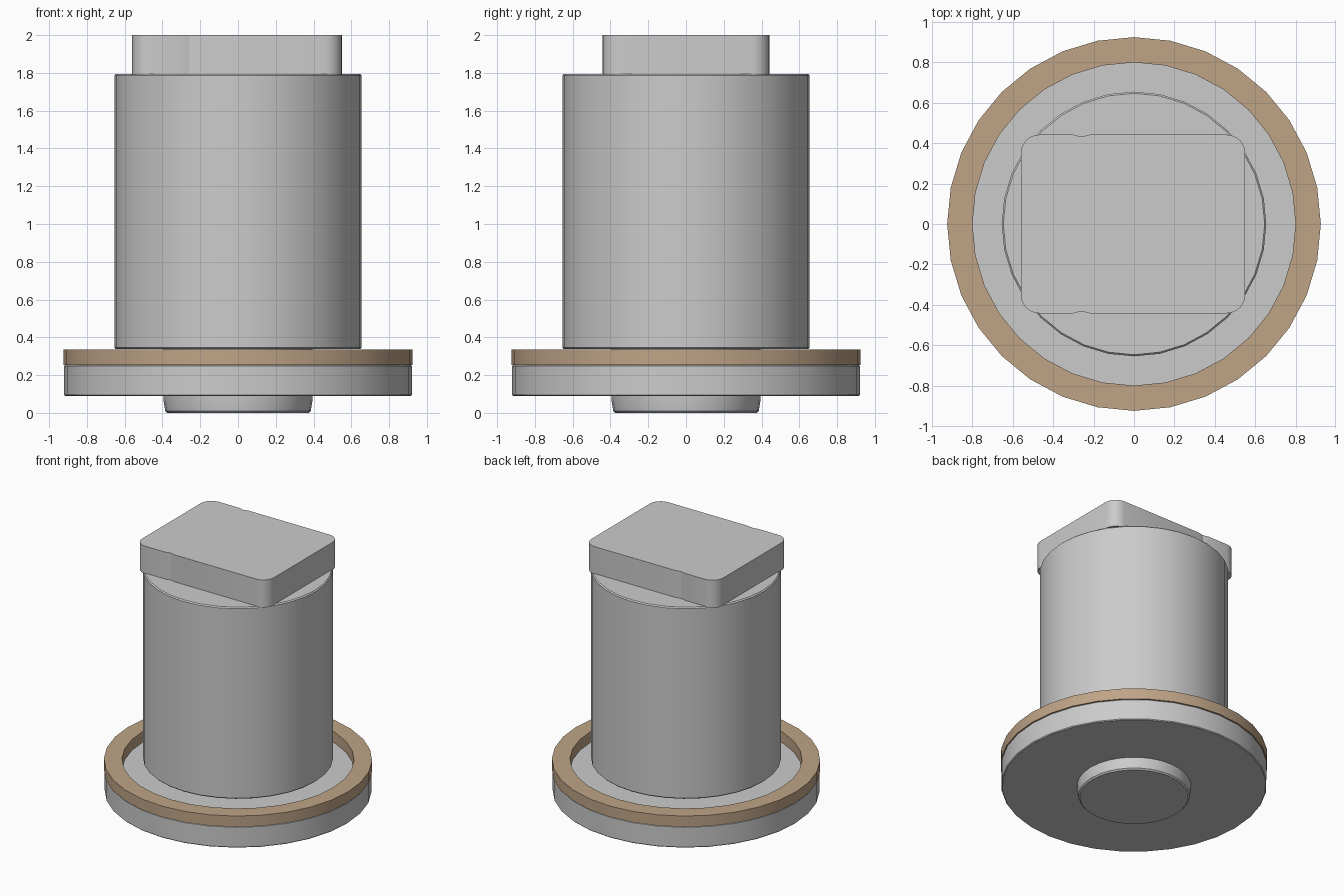
import bpy, bmesh
from math import sin, cos, pi, radians

if "Cube" in bpy.data.objects:
    bpy.data.objects.remove(bpy.data.objects["Cube"])

SIDES = 32


def finish(name, bm, angle=30):
    bmesh.ops.recalc_face_normals(bm, faces=bm.faces)
    mesh = bpy.data.meshes.new(name)
    bm.to_mesh(mesh)
    bm.free()
    ob = bpy.data.objects.new(name, mesh)
    bpy.context.collection.objects.link(ob)
    bpy.ops.object.select_all(action='DESELECT')
    ob.select_set(True)
    bpy.context.view_layer.objects.active = ob
    bpy.ops.object.shade_smooth_by_angle(angle=radians(angle))
    return ob


def lathe(name, profile, closed=False):
    """Turn a (radius, z) profile; open profiles get flat end caps."""
    bm = bmesh.new()
    rings = [[bm.verts.new((r * cos(2 * pi * i / SIDES), r * sin(2 * pi * i / SIDES), z))
              for i in range(SIDES)] for r, z in profile]
    pairs = list(zip(rings, rings[1:]))
    if closed:
        pairs.append((rings[-1], rings[0]))
    else:
        bm.faces.new(rings[0])
        bm.faces.new(rings[-1])
    for a, b in pairs:
        for i in range(SIDES):
            j = (i + 1) % SIDES
            bm.faces.new((a[i], a[j], b[j], b[i]))
    return finish(name, bm)


def disc(name, r, z0, z1, c):
    """Cylinder with a small chamfer c on both rims."""
    return lathe(name, [(r - c, z0), (r, z0 + c), (r, z1 - c), (r - c, z1)])


# Stem: tapered foot, running up through the flange to the body
lathe("stem", [(0.375, 0.0), (0.385, 0.01), (0.395, 0.07), (0.395, 0.34)])

# Flange and main body
disc("flange", 0.92, 0.09, 0.253, 0.006)
disc("body", 0.655, 0.337, 1.795, 0.008)

# Sealing ring resting on the flange
ring = lathe("seal_ring", [(0.80, 0.253), (0.925, 0.253), (0.925, 0.335), (0.80, 0.335)],
             closed=True)
tan = bpy.data.materials.new("tan")
tan.diffuse_color = (0.52, 0.37, 0.24, 1)
tan.use_nodes = True
tan.node_tree.nodes["Principled BSDF"].inputs["Base Color"].default_value = tan.diffuse_color
ring.data.materials.append(tan)

# Rounded drive block on top, with a shallow groove in each long side
X0, X1, Y, R = -0.56, 0.55, 0.442, 0.09


def corner(cx, cy, start):
    return [(cx + R * cos(start + pi / 2 * k / 6), cy + R * sin(start + pi / 2 * k / 6))
            for k in range(7)]


upper = (corner(X1 - R, Y - R, 0)
         + [(-0.22, Y), (-0.26, Y - 0.01), (-0.30, Y)]
         + corner(X0 + R, Y - R, pi / 2))
outline = upper + [(x, -y) for x, y in reversed(upper)]
bm = bmesh.new()
base = bm.faces.new([bm.verts.new((x, y, 1.79)) for x, y in outline])
top = bmesh.ops.extrude_face_region(bm, geom=[base])
bmesh.ops.translate(bm, vec=(0, 0, 0.21),
                    verts=[v for v in top["geom"] if isinstance(v, bmesh.types.BMVert)])
block = finish("drive_block", bm, 20)
